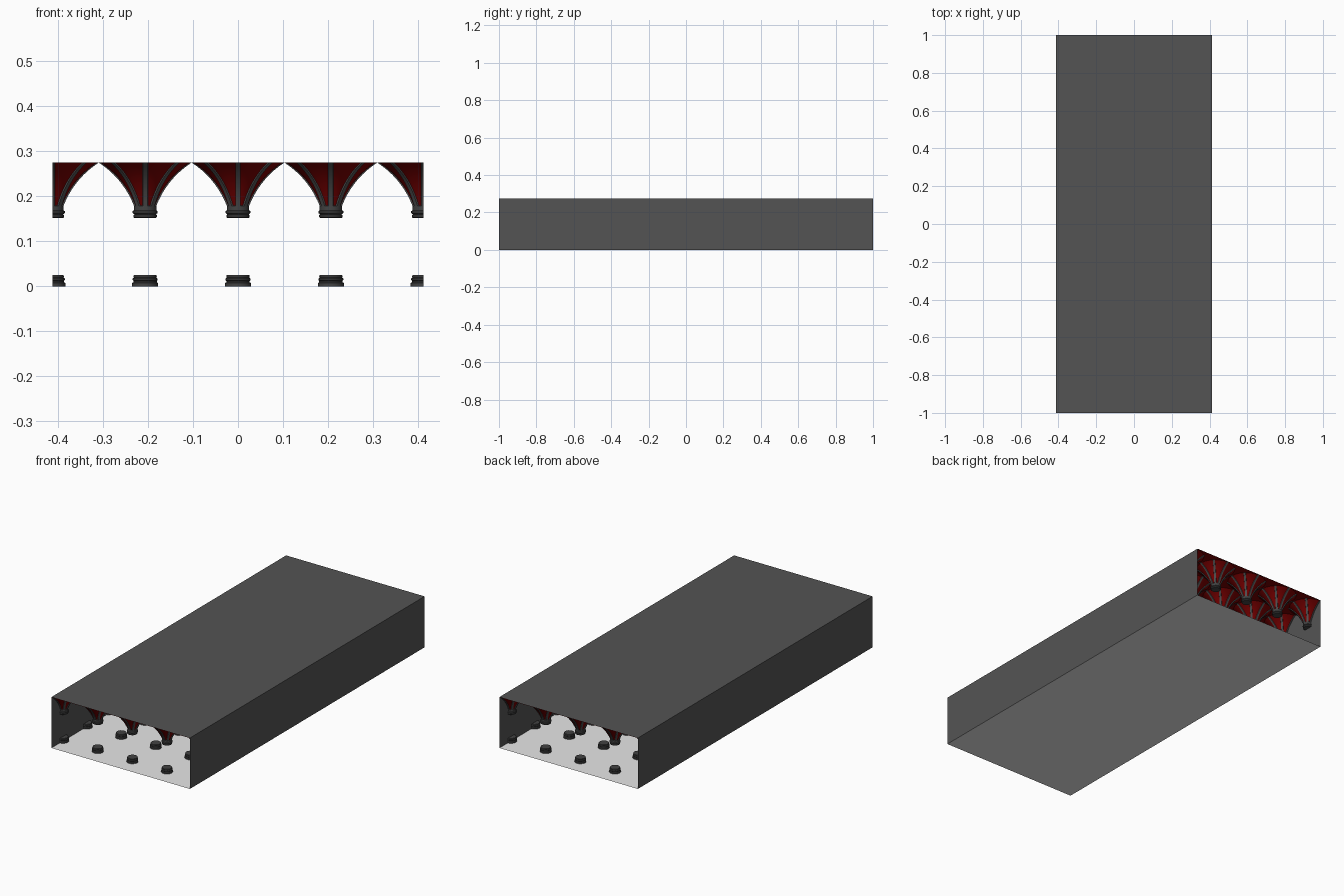
import bpy, bmesh, math
from mathutils import Vector

if "Cube" in bpy.data.objects:
    bpy.data.objects.remove(bpy.data.objects["Cube"])

W, H, L = 0.413, 0.275, 1.0          # half width, height, half length
PX, PY, ROWS = W / 2, 0.2, 10        # column pitch across and along


def material(name, rgb):
    m = bpy.data.materials.new(name)
    m.diffuse_color = (*rgb, 1)
    m.use_nodes = True
    m.node_tree.nodes["Principled BSDF"].inputs["Base Color"].default_value = m.diffuse_color
    return m


WALL = material("wall grey", (0.088, 0.088, 0.088))
FLOOR = material("pale floor", (0.8, 0.8, 0.8))
RED = material("dark red", (0.19, 0.0, 0.0))
RIB = material("rib grey", (0.088, 0.088, 0.088))
STONE = material("column charcoal", (0.055, 0.055, 0.055))


def make_object(name, bm, mat):
    me = bpy.data.meshes.new(name)
    bm.to_mesh(me)
    me.materials.append(mat)
    ob = bpy.data.objects.new(name, me)
    bpy.context.collection.objects.link(ob)
    return ob


def sheet(name, corners, mat):
    bm = bmesh.new()
    bm.faces.new([bm.verts.new(c) for c in corners])
    return make_object(name, bm, mat)


def lathe(profile, n, bottom=True, top=True):
    """Revolve (radius, z) points about z."""
    bm = bmesh.new()
    rings = [[bm.verts.new((r * math.cos(2 * math.pi * i / n),
                            r * math.sin(2 * math.pi * i / n), z))
              for i in range(n)] for r, z in profile]
    for a, b in zip(rings, rings[1:]):
        for i in range(n):
            j = (i + 1) % n
            bm.faces.new((a[i], a[j], b[j], b[i]))
    if bottom:
        bm.faces.new(rings[0][::-1])
    if top:
        bm.faces.new(rings[-1])
    return bm


def vault_curve(steps=9):
    """Side curve of a fan, springing from the capital to the ceiling."""
    p0, p1, p2 = Vector((0.0245, 0.178)), Vector((0.0486, 0.2395)), Vector((PX / 2, H))
    pts = []
    for i in range(steps + 1):
        t = i / steps
        pts.append((1 - t) ** 2 * p0 + 2 * t * (1 - t) * p1 + t * t * p2)
    return pts


def ribs(curve, half=0.0065, depth=0.007):
    """Eight box-section ribs that follow the fan."""
    bm = bmesh.new()
    for k in range(8):
        a = k * math.pi / 4
        out, side = Vector((math.cos(a), math.sin(a), 0)), Vector((-math.sin(a), math.cos(a), 0))
        prev = None
        for r, z in curve:
            up = Vector((0, 0, z))
            ring = [bm.verts.new(out * rr + side * s + up) for rr, s in
                    ((r - depth, -half), (r, -half * 0.8), (r, half * 0.8), (r - depth, half))]
            if prev:
                for i in range(3):
                    bm.faces.new((prev[i], prev[i + 1], ring[i + 1], ring[i]))
            prev = ring
    return bm


def place(name, bm, mat, stretch=1.0):
    """Put a column part on every column line; wall lines keep only half."""
    for v in bm.verts:
        v.co.y *= stretch
    for c in range(5):
        b = bm.copy()
        if c in (0, 4):
            bmesh.ops.bisect_plane(b, geom=b.verts[:] + b.edges[:] + b.faces[:],
                                   plane_co=(0, 0, 0), plane_no=(-1 if c == 0 else 1, 0, 0),
                                   clear_outer=True)
        ob = make_object(f"{name}_{c + 1}", b, mat)
        ob.location = ((c - 2) * PX, -L + PY / 2, 0)
        arr = ob.modifiers.new("rows", 'ARRAY')
        arr.count = ROWS
        arr.use_relative_offset = False
        arr.use_constant_offset = True
        arr.constant_offset_displace = (0, PY, 0)
        bpy.ops.object.select_all(action='DESELECT')
        ob.select_set(True)
        bpy.context.view_layer.objects.active = ob
        bpy.ops.object.shade_smooth_by_angle(angle=math.radians(32))


# Hall shell, open at both ends
sheet("roof", [(-W, -L, H), (W, -L, H), (W, L, H), (-W, L, H)], WALL)
sheet("left_wall", [(-W, -L, 0), (-W, -L, H), (-W, L, H), (-W, L, 0)], WALL)
sheet("right_wall", [(W, -L, 0), (W, L, 0), (W, L, H), (W, -L, H)], WALL)
sheet("floor", [(-W, -L, 0), (W, -L, 0), (W, L, 0), (-W, L, 0)], FLOOR)

# Red ceiling between the fans
C = H - 0.001
sheet("ceiling", [(-W, -L, C), (-W, L, C), (W, L, C), (W, -L, C)], RED)

# Fan vaults: recessed red panels between raised ribs
curve = vault_curve()
place("vault_panels", lathe([(r - 0.003, z) for r, z in curve], 24, False, False), RED, PY / PX)
place("vault_ribs", ribs(curve), RIB, PY / PX)

# Moulded capitals hanging under the fans
place("capital", lathe([(0.024, 0.152), (0.026, 0.154), (0.026, 0.158), (0.024, 0.160),
                        (0.028, 0.163), (0.028, 0.167), (0.025, 0.169), (0.025, 0.178),
                        (0.023, 0.180)], 16), STONE)

# Moulded bases on the floor
place("base", lathe([(0.029, 0.0), (0.029, 0.007), (0.026, 0.009), (0.026, 0.012),
                     (0.028, 0.014), (0.028, 0.017), (0.025, 0.019), (0.026, 0.021),
                     (0.025, 0.025)], 16, bottom=False), STONE)
